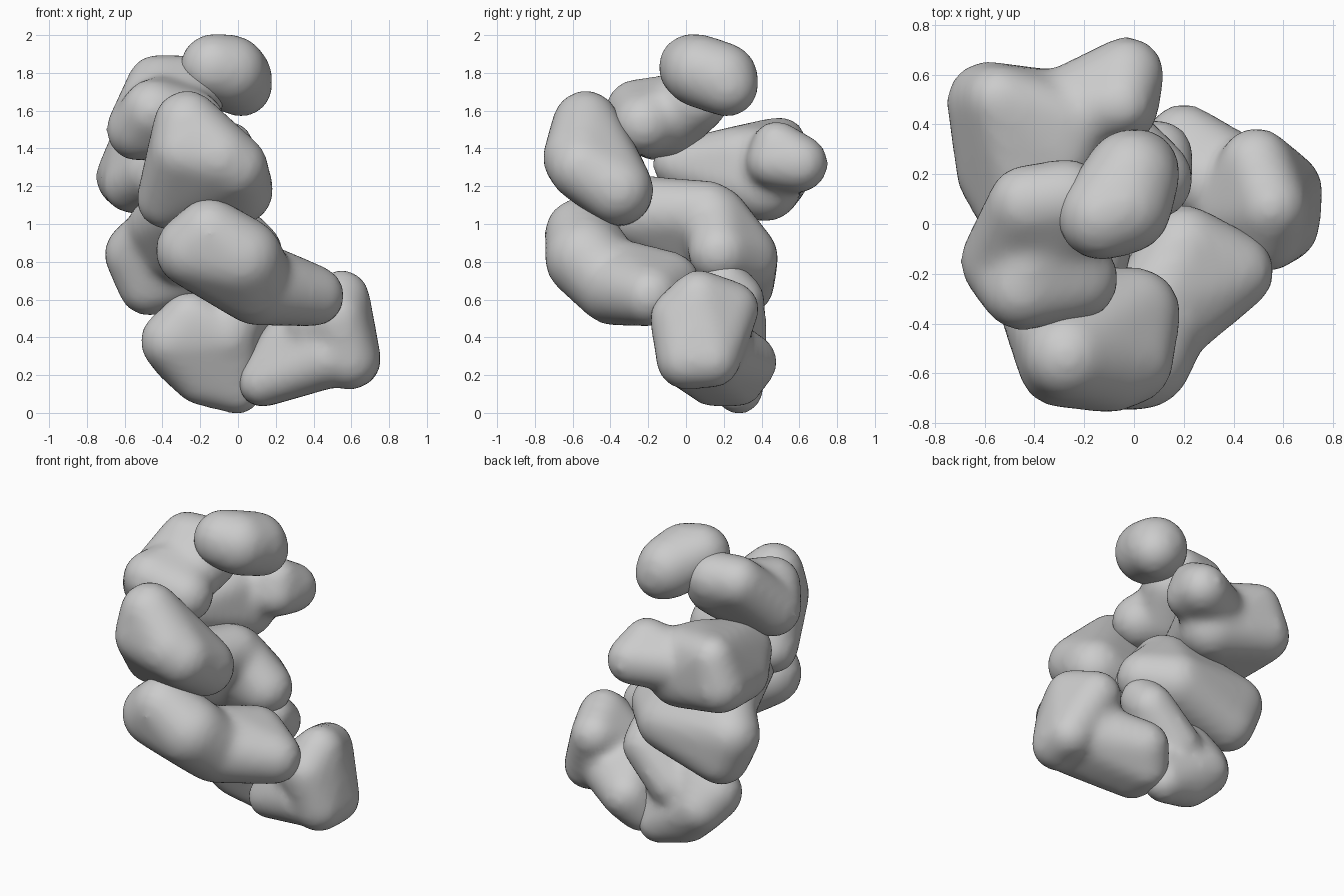
import bpy, bmesh
from mathutils import Matrix


def add_hull(mesh_bm, balls):
    """Append the convex hull of several balls (x, y, z, radius)."""
    bm = bmesh.new()
    for x, y, z, r in balls:
        bmesh.ops.create_icosphere(bm, subdivisions=3, radius=r,
                                   matrix=Matrix.Translation((x, y, z)))
    bmesh.ops.delete(bm, geom=bm.edges[:], context='EDGES_FACES')
    bmesh.ops.convex_hull(bm, input=bm.verts[:])
    loose = [v for v in bm.verts if not v.link_faces]
    bmesh.ops.delete(bm, geom=loose, context='VERTS')
    bmesh.ops.recalc_face_normals(bm, faces=bm.faces[:])
    tmp = bpy.data.meshes.new("tmp")
    bm.to_mesh(tmp)
    bm.free()
    mesh_bm.from_mesh(tmp)
    bpy.data.meshes.remove(tmp)


def bone(name, *hulls):
    """Fuse overlapping hulls into one smooth rounded bone."""
    bm = bmesh.new()
    for h in hulls:
        add_hull(bm, h)
    me = bpy.data.meshes.new(name)
    bm.to_mesh(me)
    bm.free()
    ob = bpy.data.objects.new(name, me)
    bpy.context.collection.objects.link(ob)
    rm = ob.modifiers.new("fuse", 'REMESH')
    rm.mode = 'VOXEL'
    rm.voxel_size = 0.025
    rm.use_smooth_shade = True
    sm = ob.modifiers.new("soften", 'SMOOTH')
    sm.factor = 0.5
    sm.iterations = 16
    return ob


# small pea-shaped bone on top
bone("pisiform",
     [(-.13, .03, 1.83, .18), (-.04, .07, 1.81, .195), (-.01, .19, 1.77, .195),
      (.02, .22, 1.73, .165)])

# wedge under the pea bone
bone("triquetrum",
     [(-.43, .08, 1.74, .16), (-.27, .1, 1.73, .165), (-.53, -.15, 1.5, .17),
      (-.35, -.1, 1.55, .2), (-.25, .05, 1.66, .18)],
     [(-.53, -.17, 1.5, .16), (-.45, -.26, 1.6, .17), (-.23, -.22, 1.53, .17),
      (-.36, .0, 1.64, .16)])

# crescent bone at the front
bone("lunate",
     [(-.27, -.53, 1.53, .18), (-.29, -.56, 1.38, .18), (-.1, -.57, 1.35, .19),
      (-.02, -.55, 1.3, .18), (0, -.36, 1.18, .19), (-.38, -.35, 1.13, .16),
      (-.2, -.4, 1.28, .18)])

# boat-shaped bone, wide end and narrow end
bone("scaphoid",
     [(-.15, -.56, .95, .19), (-.24, -.52, .86, .2), (.02, -.53, .82, .22),
      (.1, -.38, .67, .21)],
     [(.1, -.38, .67, .21), (.4, -.19, .62, .165), (.2, -.1, .68, .18),
      (.1, -.3, .72, .19)])

# hooked bone at the back: body and hook
bone("hamate",
     [(-.59, .49, 1.25, .165), (-.25, .42, 1.2, .19), (-.3, .28, 1.36, .16),
      (-.45, .0, 1.27, .15), (-.56, .2, 1.21, .155), (-.41, -.06, 1.32, .12),
      (-.54, .5, 1.43, .14), (-.25, .4, 1.37, .15)],
     [(-.3, .45, 1.3, .17), (-.05, .48, 1.42, .13), (-.03, .6, 1.32, .155),
      (-.04, .46, 1.33, .14)])

# large central bone: rounded head and broad base
bone("capitate",
     [(-.25, -.25, 1.06, .2), (-.42, .13, .98, .17), (-.12, .12, 1.06, .17),
      (-.3, .1, .88, .2)],
     [(-.53, .29, .84, .18), (-.47, .3, .68, .17), (.07, .18, .85, .17),
      (-.08, .3, .82, .19), (-.42, .16, .97, .16), (-.12, .16, 1.04, .165)])

# wedge at the bottom
bone("trapezoid",
     [(-.35, .2, .38, .17), (-.3, .28, .3, .16), (-.25, .18, .5, .15),
      (0, .28, .12, .13), (-.2, .26, .18, .14), (-.03, .18, .4, .14)],
     [(-.05, .18, .4, .15), (-.1, .28, .4, .15), (.1, .2, .68, .14),
      (.1, .28, .6, .14)])

# saddle-shaped bone on the right: slab, front foot and back foot
bone("trapezium",
     [(.53, -.04, .5, .155), (.55, .07, .61, .15), (.59, .0, .28, .16),
      (.49, .24, .55, .15), (.4, .05, .46, .15), (.61, .14, .28, .15)],
     [(.45, .12, .34, .21), (.48, 0, .29, .16), (.13, .14, .16, .13),
      (.2, .33, .27, .155), (.27, .18, .36, .16), (.13, .28, .16, .13)])
